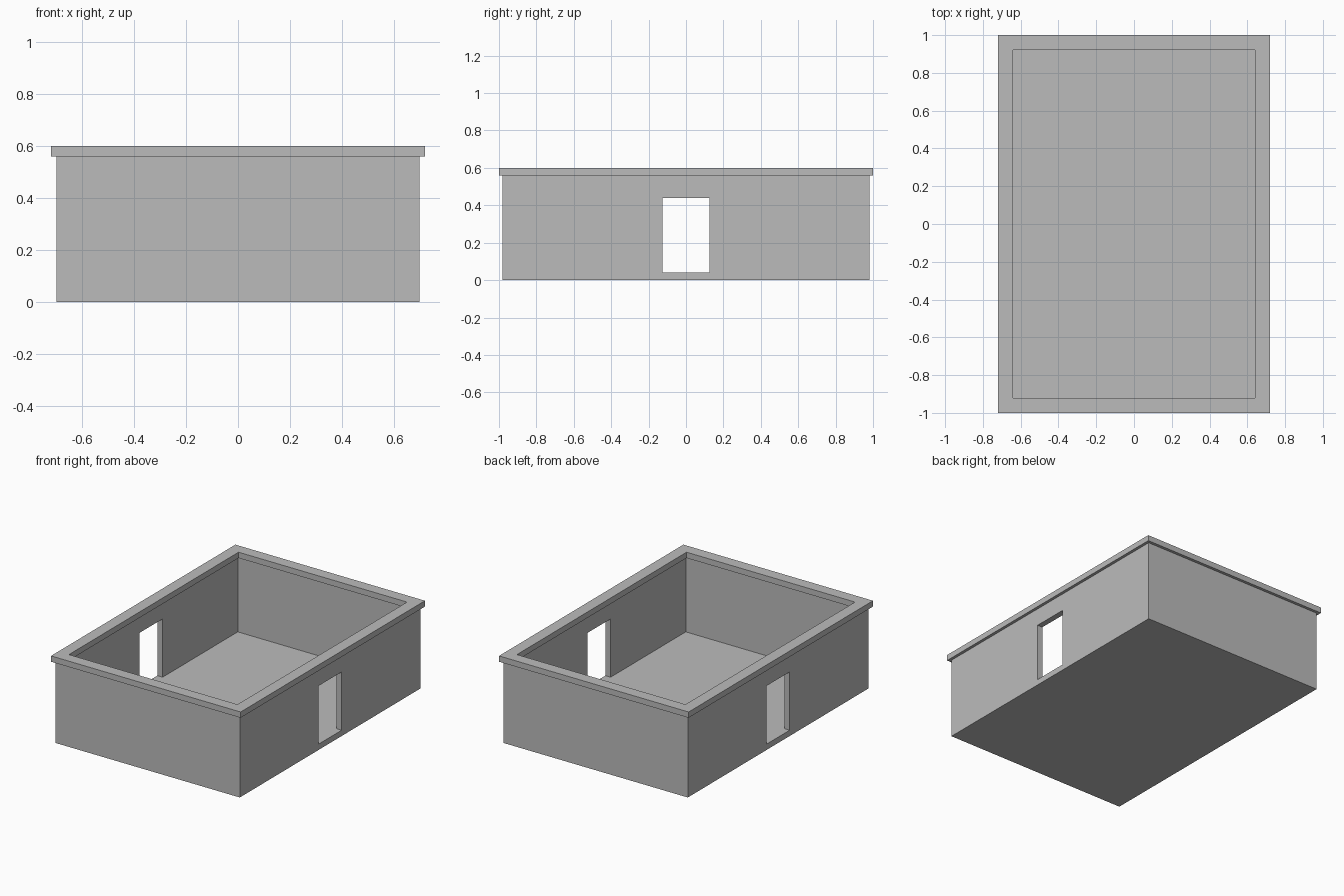
import bpy
import bmesh
from mathutils import Matrix

if "Cube" in bpy.data.objects:
    bpy.data.objects.remove(bpy.data.objects["Cube"])

grey = bpy.data.materials.new("plain_grey")
grey.diffuse_color = (0.5, 0.5, 0.5, 1)
grey.use_nodes = True
grey.node_tree.nodes["Principled BSDF"].inputs["Base Color"].default_value = grey.diffuse_color


def box(name, hx, hy, z0, z1, cutter=False):
    """Box centred on the z axis, given half sizes and a height range."""
    bm = bmesh.new()
    bmesh.ops.create_cube(bm, size=1, matrix=Matrix.Translation((0, 0, (z0 + z1) / 2))
                          @ Matrix.Diagonal((2 * hx, 2 * hy, z1 - z0, 1)))
    mesh = bpy.data.meshes.new(name)
    bm.to_mesh(mesh)
    bm.free()
    mesh.materials.append(grey)
    obj = bpy.data.objects.new(name, mesh)
    bpy.context.collection.objects.link(obj)
    if cutter:
        obj.hide_render = True
        obj.display_type = 'WIRE'
    return obj


def cut(obj, cutter):
    mod = obj.modifiers.new(cutter.name, 'BOOLEAN')
    mod.operation = 'DIFFERENCE'
    mod.solver = 'EXACT'
    mod.object = cutter


HX, HY = 0.70, 0.98            # outer wall half sizes
WALL, LIP = 0.04, 0.02         # wall thickness, coping overhang
FLOOR, EAVE, TOP = 0.04, 0.56, 0.60

# Walls and floor, hollowed out, with a doorway through both long sides
walls = box("walls_and_floor", HX, HY, 0, EAVE)
cut(walls, box("room_cutter", HX - WALL, HY - WALL, FLOOR, 0.8, True))
cut(walls, box("doorway_cutter", 0.9, 0.125, FLOOR, 0.44, True))

# Coping frame overhanging the wall on both sides
coping = box("coping", HX + LIP, HY + LIP, EAVE, TOP)
cut(coping, box("coping_cutter", HX - WALL - LIP, HY - WALL - LIP, 0.4, 0.8, True))
